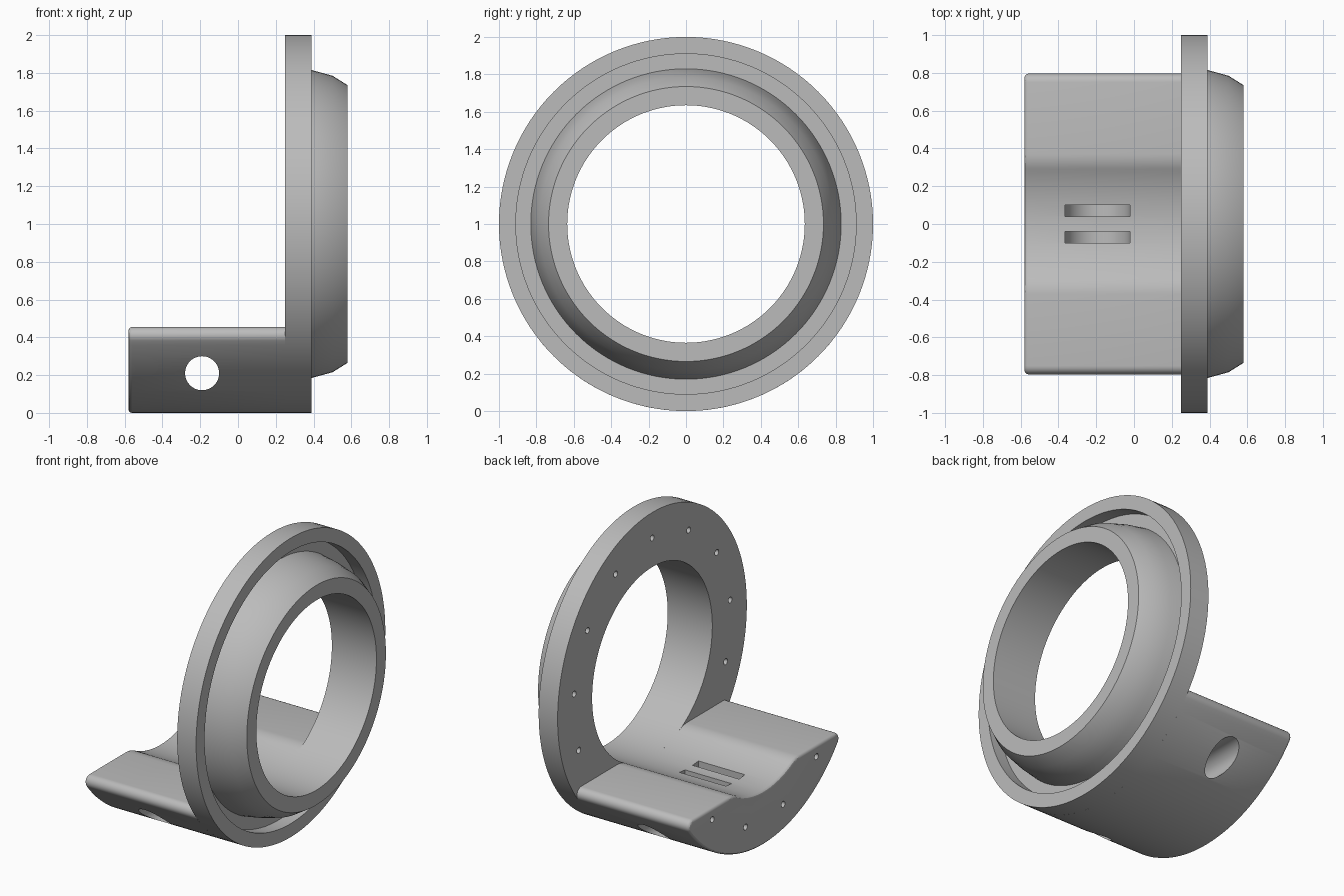
import bpy, bmesh
from math import sin, cos, pi, sqrt, atan2
from mathutils import Vector

if "Cube" in bpy.data.objects:
    bpy.data.objects.remove(bpy.data.objects["Cube"], do_unlink=True)

BORE, TOP, MID = 0.635, 0.455, 1.0     # bore radius, base top height, axis height
BACK, FACE = -0.58, 0.25               # end of the base, rear face of the flange

grey = bpy.data.materials.new("light grey")
grey.use_nodes = True
grey.diffuse_color = (0.5, 0.5, 0.5, 1)
grey.node_tree.nodes["Principled BSDF"].inputs["Base Color"].default_value = (0.5, 0.5, 0.5, 1)


def make(name, bm):
    bmesh.ops.recalc_face_normals(bm, faces=bm.faces)
    mesh = bpy.data.meshes.new(name)
    bm.to_mesh(mesh)
    bm.free()
    mesh.materials.append(grey)
    obj = bpy.data.objects.new(name, mesh)
    bpy.context.collection.objects.link(obj)
    return obj


def arc(cu, cv, r, a, b, n):
    return [(cu + r * cos(a + (b - a) * i / n), cv + r * sin(a + (b - a) * i / n))
            for i in range(n + 1)]


def extrude(points, direction):
    bm = bmesh.new()
    face = bm.faces.new([bm.verts.new(p) for p in points])
    out = bmesh.ops.extrude_face_region(bm, geom=[face])["geom"]
    bmesh.ops.translate(bm, vec=Vector(direction),
                        verts=[g for g in out if isinstance(g, bmesh.types.BMVert)])
    return bm


def cut(obj, bm):
    cutter = make("cutter", bm)
    cutter.hide_render = True
    mod = obj.modifiers.new("cut", "BOOLEAN")
    mod.operation, mod.solver, mod.object = "DIFFERENCE", "EXACT", cutter
    bpy.context.view_layer.objects.active = obj
    bpy.ops.object.modifier_apply(modifier=mod.name)
    bpy.data.objects.remove(cutter, do_unlink=True)


# Flange with a raised domed collar and a groove around it: lathed about x
profile = [(FACE, BORE), (FACE, 1), (0.39, 1), (0.39, 0.91), (0.3, 0.91), (0.3, 0.83),
           (0.39, 0.815), (0.5, 0.785), (0.58, 0.735), (0.58, BORE)]
bm = bmesh.new()
STEPS = 128
rings = [[bm.verts.new((x, r * sin(2 * pi * i / STEPS), MID + r * cos(2 * pi * i / STEPS)))
          for x, r in profile] for i in range(STEPS)]
for i in range(STEPS):
    a, b = rings[i], rings[(i + 1) % STEPS]
    for j in range(len(profile)):
        k = (j + 1) % len(profile)
        bm.faces.new((a[j], a[k], b[k], b[j]))
flange = make("flange", bm)

# Base: crescent with rounded tips and a trough that continues the bore
drop, tip, lip = MID - TOP, 0.045, 0.18
tip_y = sqrt((1 - tip) ** 2 - (drop + tip) ** 2)
lip_y = sqrt((BORE + lip) ** 2 - (drop + lip) ** 2)
tip_z, lip_z = -drop - tip, -drop - lip
half = (arc(0, 0, 1, -pi / 2, atan2(tip_z, tip_y), 30)
        + arc(tip_y, tip_z, tip, atan2(tip_z, tip_y), pi / 2, 8)[1:]
        + arc(lip_y, lip_z, lip, pi / 2, atan2(-lip_z, -lip_y), 8)
        + arc(0, 0, BORE, atan2(lip_z, lip_y), -pi / 2, 14)[1:])
outline = half + [(-y, z) for y, z in reversed(half[1:-1])]
bm = extrude([(BACK, y, MID + z) for y, z in outline], (FACE - BACK, 0, 0))
end_edges = [e for e in bm.edges if all(v.co.x < BACK + 0.01 for v in e.verts)]
bmesh.ops.bevel(bm, geom=end_edges, offset=0.02, segments=3, profile=0.5, affect="EDGES")
base = make("base", bm)

# Cross hole through the base and two round-bottomed slots over it
cut(base, extrude([(x, -1.2, z) for x, z in arc(-0.19, 0.21, 0.09, 0, 2 * pi, 48)[:-1]],
                  (0, 2.4, 0)))
for y in (-0.1, 0.04):
    slot = arc(-0.193, 0.21, 0.172, pi, 2 * pi, 24) + [(-0.021, 0.6), (-0.365, 0.6)]
    cut(base, extrude([(x, y, z) for x, z in slot], (0, 0.06, 0)))

# Thirteen small blind pin holes, in the flange or the base end
PINS = 13
for i in range(PINS):
    a = 2 * pi * i / PINS
    y, z = 0.83 * sin(a), MID + 0.83 * cos(a)
    in_base = z < TOP
    x = (BACK if in_base else FACE) - 0.05
    cut(base if in_base else flange,
        extrude([(x, u, v) for u, v in arc(y, z, 0.02, 0, 2 * pi, 16)[:-1]], (0.085, 0, 0)))

# Smooth curves, sharp edges
bpy.ops.object.select_all(action="DESELECT")
for obj in (flange, base):
    obj.select_set(True)
bpy.context.view_layer.objects.active = base
bpy.ops.object.shade_smooth_by_angle(angle=pi / 6)
